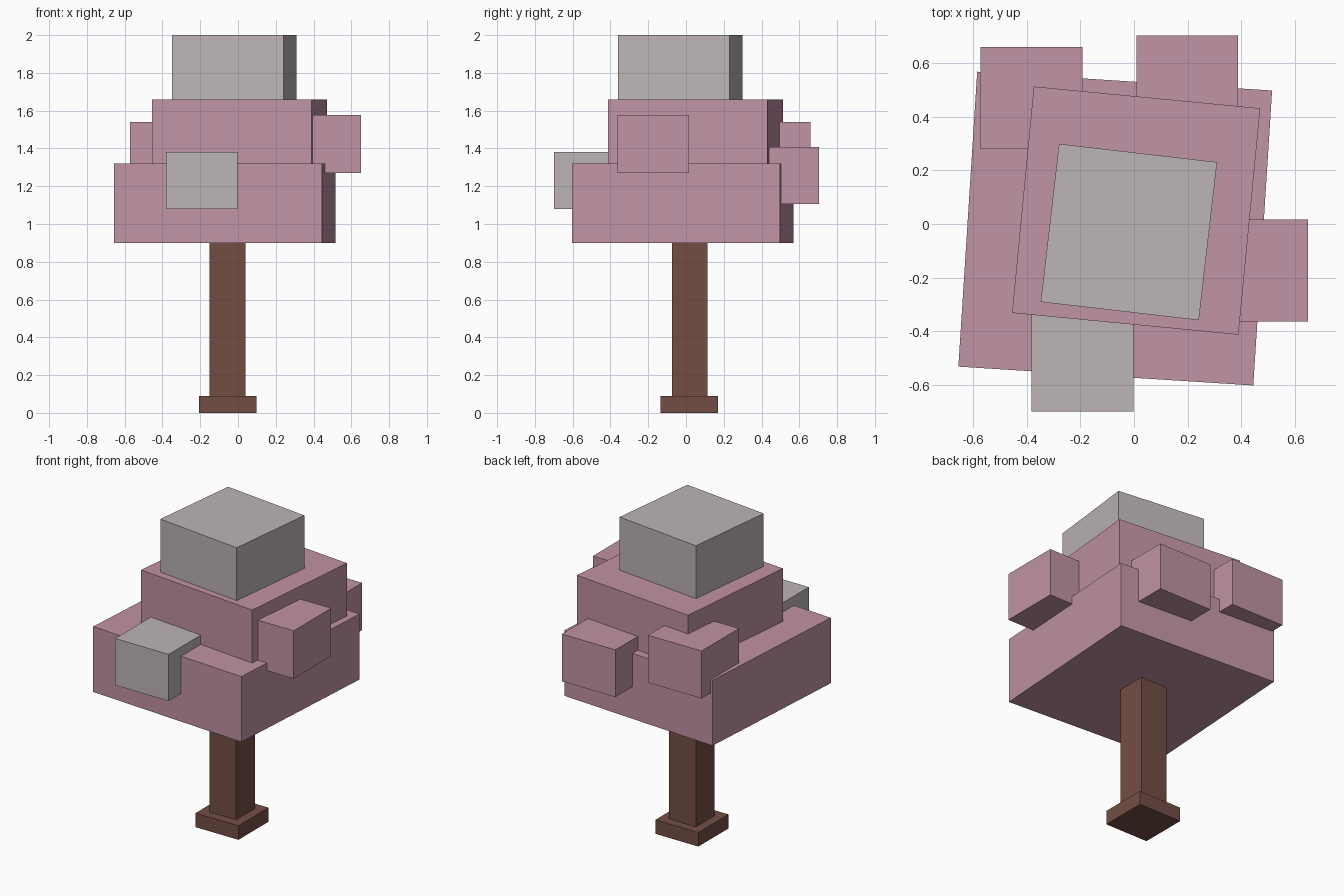
import bpy
import bmesh
import math
from mathutils import Matrix

cube = bpy.data.objects.get("Cube")
if cube:
    bpy.data.objects.remove(cube, do_unlink=True)


def make_material(name, rgb):
    mat = bpy.data.materials.new(name)
    mat.use_nodes = True
    mat.diffuse_color = (*rgb, 1)
    bsdf = next(n for n in mat.node_tree.nodes if n.type == "BSDF_PRINCIPLED")
    bsdf.inputs["Base Color"].default_value = (*rgb, 1)
    bsdf.inputs["Roughness"].default_value = 0.9
    return mat


bark = make_material("brown bark", (0.171, 0.076, 0.060))
pink = make_material("pink blossom", (0.533, 0.292, 0.381))
grey = make_material("pale grey blossom", (0.515, 0.462, 0.462))


def block(name, mat, x, y, width, bottom, top, turn=0):
    """Square block centred on x, y, spanning bottom to top, turned in degrees."""
    mesh = bpy.data.meshes.new(name)
    bm = bmesh.new()
    bmesh.ops.create_cube(bm, size=1, matrix=Matrix.Diagonal((width, width, top - bottom, 1)))
    bm.to_mesh(mesh)
    bm.free()
    mesh.materials.append(mat)
    obj = bpy.data.objects.new(name, mesh)
    obj.location = (x, y, (bottom + top) / 2)
    obj.rotation_euler.z = math.radians(turn)
    bpy.context.collection.objects.link(obj)
    return obj


# Trunk and its foot
block("trunk_foot", bark, -0.055, 0.018, 0.305, 0, 0.09)
block("trunk", bark, -0.056, 0.02, 0.19, 0.09, 0.9)

# Canopy tiers, each turned a little further
block("lower_canopy", pink, -0.07, -0.017, 1.103, 0.9, 1.32, -3.65)
block("middle_canopy", pink, 0.008, 0.05, 0.849, 1.32, 1.66, -5.5)
block("top_canopy", grey, -0.019, -0.03, 0.594, 1.66, 2.0, -6.6)

# Blossom clumps poking out of the sides
clump = 0.38
block("front_clump", grey, -0.192, -0.51, clump, 1.08, 1.38)
block("left_clump", pink, 0.46, -0.173, clump, 1.27, 1.577)
block("back_left_clump", pink, 0.199, 0.513, clump, 1.105, 1.408)
block("back_right_clump", pink, -0.383, 0.47, clump, 1.235, 1.54)
